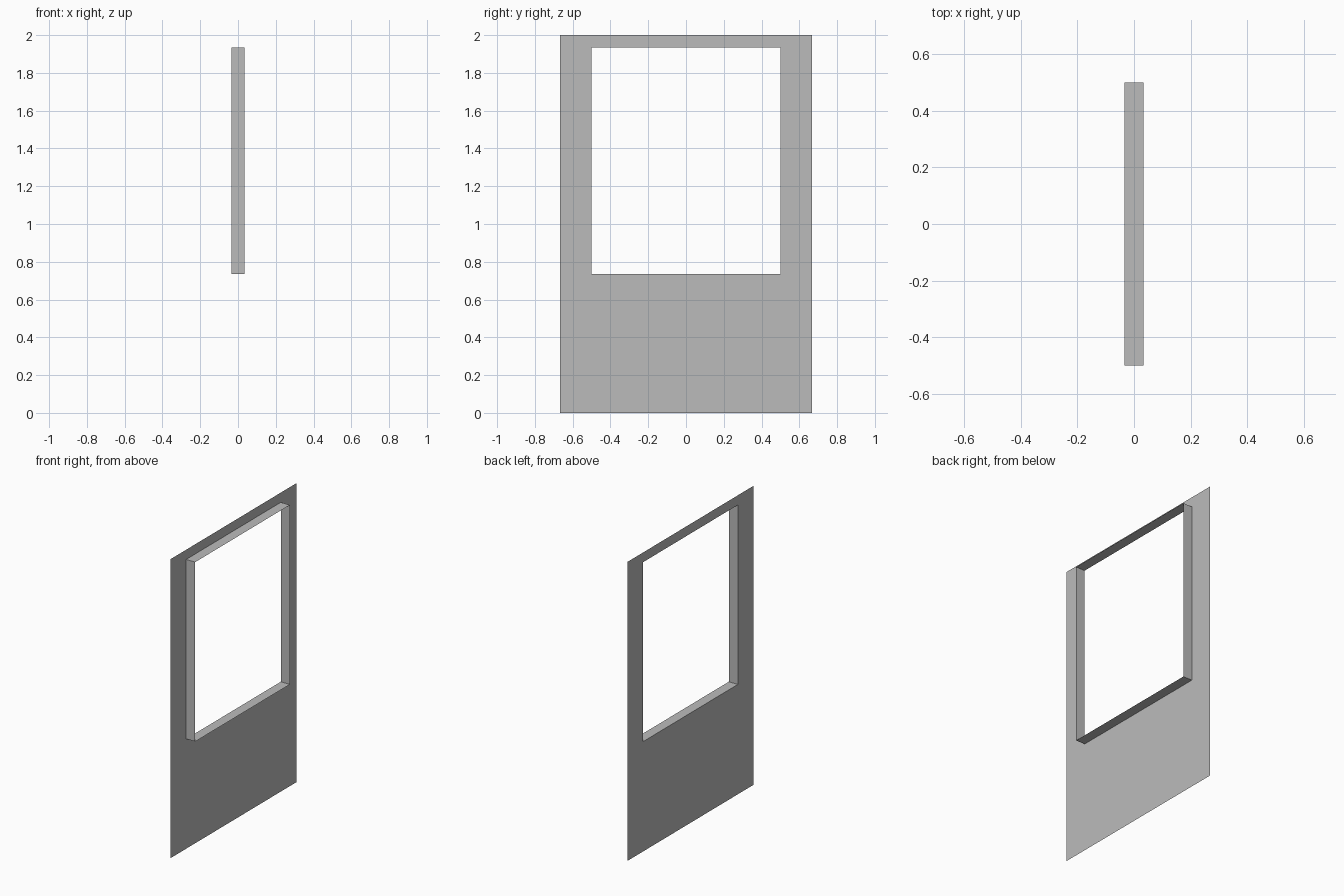
import bpy
import bmesh

cube = bpy.data.objects.get("Cube")
if cube:
    bpy.data.objects.remove(cube, do_unlink=True)

# Plain grey paint
GREY = (0.5, 0.5, 0.5, 1.0)
grey = bpy.data.materials.new("plain grey")
grey.use_nodes = True
grey.diffuse_color = GREY
grey.node_tree.nodes["Principled BSDF"].inputs["Base Color"].default_value = GREY

HALF_DEPTH = 0.0335
OUTER = (0.667, 0.0, 2.0)        # half width, bottom, top
OPENING = (0.5, 0.735, 1.935)


def rectangle(bm, x, size):
    """Four corners of an upright rectangle at depth x."""
    half, low, high = size
    corners = [(-half, low), (half, low), (half, high), (-half, high)]
    return [bm.verts.new((x, y, z)) for y, z in corners]


def band(name, start, end):
    """A sheet joining two rectangles, each given as depth and size."""
    bm = bmesh.new()
    a, b = rectangle(bm, *start), rectangle(bm, *end)
    for i in range(4):
        j = (i + 1) % 4
        bm.faces.new((a[i], b[i], b[j], a[j]))
    mesh = bpy.data.meshes.new(name)
    bm.to_mesh(mesh)
    bm.free()
    mesh.materials.append(grey)
    obj = bpy.data.objects.new(name, mesh)
    bpy.context.collection.objects.link(obj)
    return obj


# Thin wall sheet around the window opening
band("wall_panel", (-HALF_DEPTH, OUTER), (-HALF_DEPTH, OPENING))

# Window lining standing out from the wall on the +x side
band("window_lining", (-HALF_DEPTH, OPENING), (HALF_DEPTH, OPENING))
